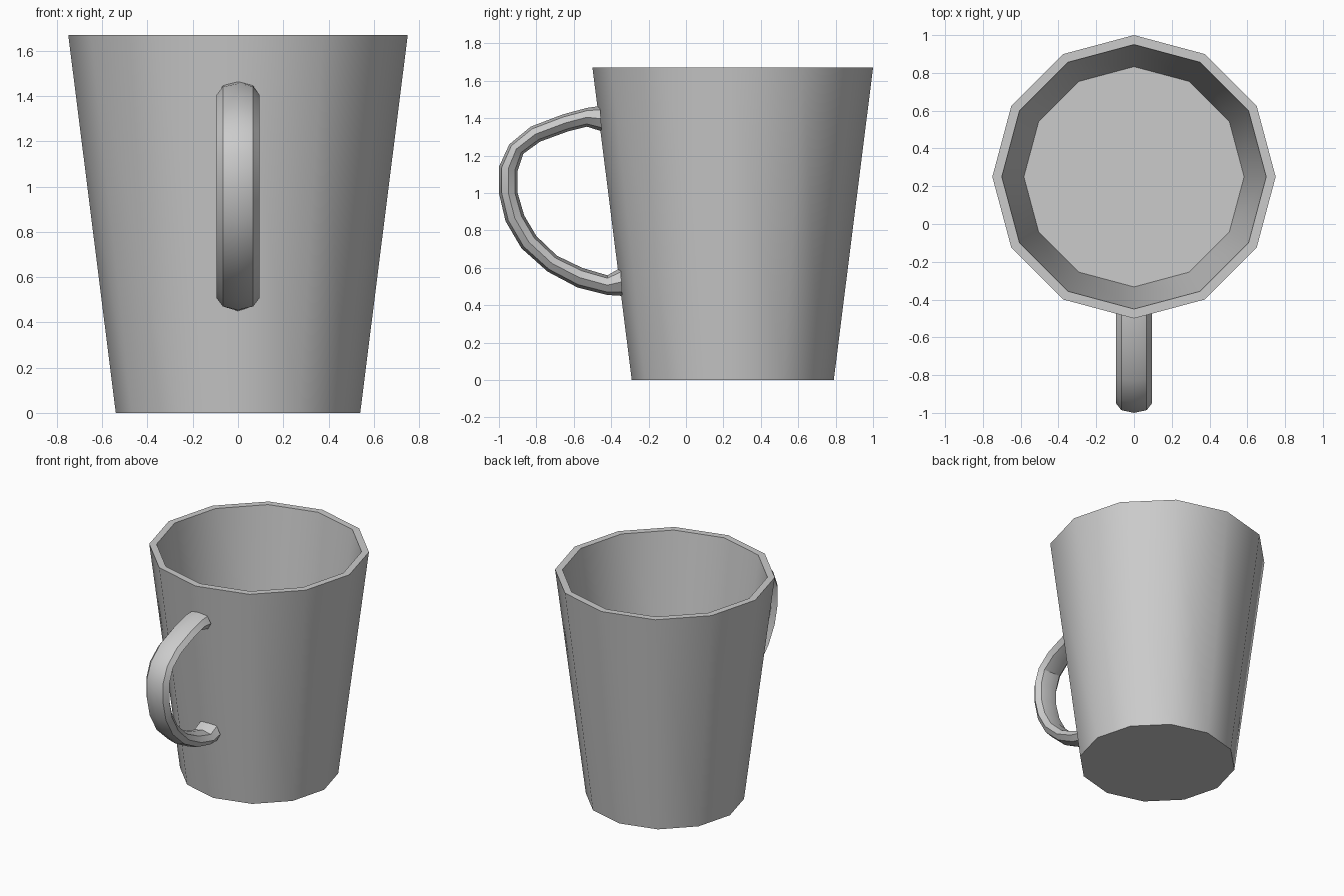
import bpy, bmesh, math
from mathutils import Vector

cube = bpy.data.objects.get("Cube")
if cube:
    bpy.data.objects.remove(cube)

grey = bpy.data.materials.new("grey ceramic")
grey.use_nodes = True
colour = (0.6, 0.6, 0.6, 1)
grey.diffuse_color = colour
grey.node_tree.nodes["Principled BSDF"].inputs["Base Color"].default_value = colour


def loft(name, rings, smooth_angle):
    """Skin closed rings of points in order and cap both ends."""
    bm = bmesh.new()
    loops = [[bm.verts.new(p) for p in ring] for ring in rings]
    for a, b in zip(loops, loops[1:]):
        n = len(a)
        for i in range(n):
            j = (i + 1) % n
            bm.faces.new((a[i], a[j], b[j], b[i]))
    bm.faces.new(loops[0])
    bm.faces.new(loops[-1])
    bmesh.ops.recalc_face_normals(bm, faces=bm.faces)
    mesh = bpy.data.meshes.new(name)
    bm.to_mesh(mesh)
    bm.free()
    mesh.materials.append(grey)
    obj = bpy.data.objects.new(name, mesh)
    bpy.context.collection.objects.link(obj)
    bpy.ops.object.select_all(action="DESELECT")
    obj.select_set(True)
    bpy.context.view_layer.objects.active = obj
    bpy.ops.object.shade_smooth_by_angle(angle=math.radians(smooth_angle))
    return obj


# Cup: tapered twelve-sided wall, flat rim and raised inner floor
def circle(radius, z, sides=12):
    return [Vector((radius * math.sin(math.tau * i / sides),
                    0.25 + radius * math.cos(math.tau * i / sides), z))
            for i in range(sides)]


cup_profile = [(0.54, 0), (0.75, 1.67), (0.70, 1.67), (0.583, 0.74)]
loft("cup", [circle(r, z) for r, z in cup_profile], 40)

# Handle: flattened eight-sided tube, given by its outer and inner edge (y, z)
handle_edges = [
    (-.46, 1.465, -.45, 1.33), (-.53, 1.455, -.53, 1.355),
    (-.66, 1.42, -.63, 1.33), (-.83, 1.355, -.78, 1.275),
    (-.945, 1.26, -.87, 1.21), (-1, 1.14, -.9, 1.12),
    (-1, 1.0, -.9, 1.0), (-.965, .85, -.865, .88),
    (-.88, .705, -.8, .77), (-.74, .58, -.69, .665),
    (-.58, .495, -.555, .6), (-.42, .455, -.42, .56),
    (-.34, .45, -.35, .6),
]


def handle_ring(oy, oz, iy, iz, half_width=0.095, sides=8):
    outer, inner = Vector((0, oy, oz)), Vector((0, iy, iz))
    middle, reach = (outer + inner) / 2, (outer - inner) / 2
    side = Vector((half_width, 0, 0))
    return [middle + reach * math.cos(math.tau * i / sides)
            + side * math.sin(math.tau * i / sides) for i in range(sides)]


loft("handle", [handle_ring(*edge) for edge in handle_edges], 30)
